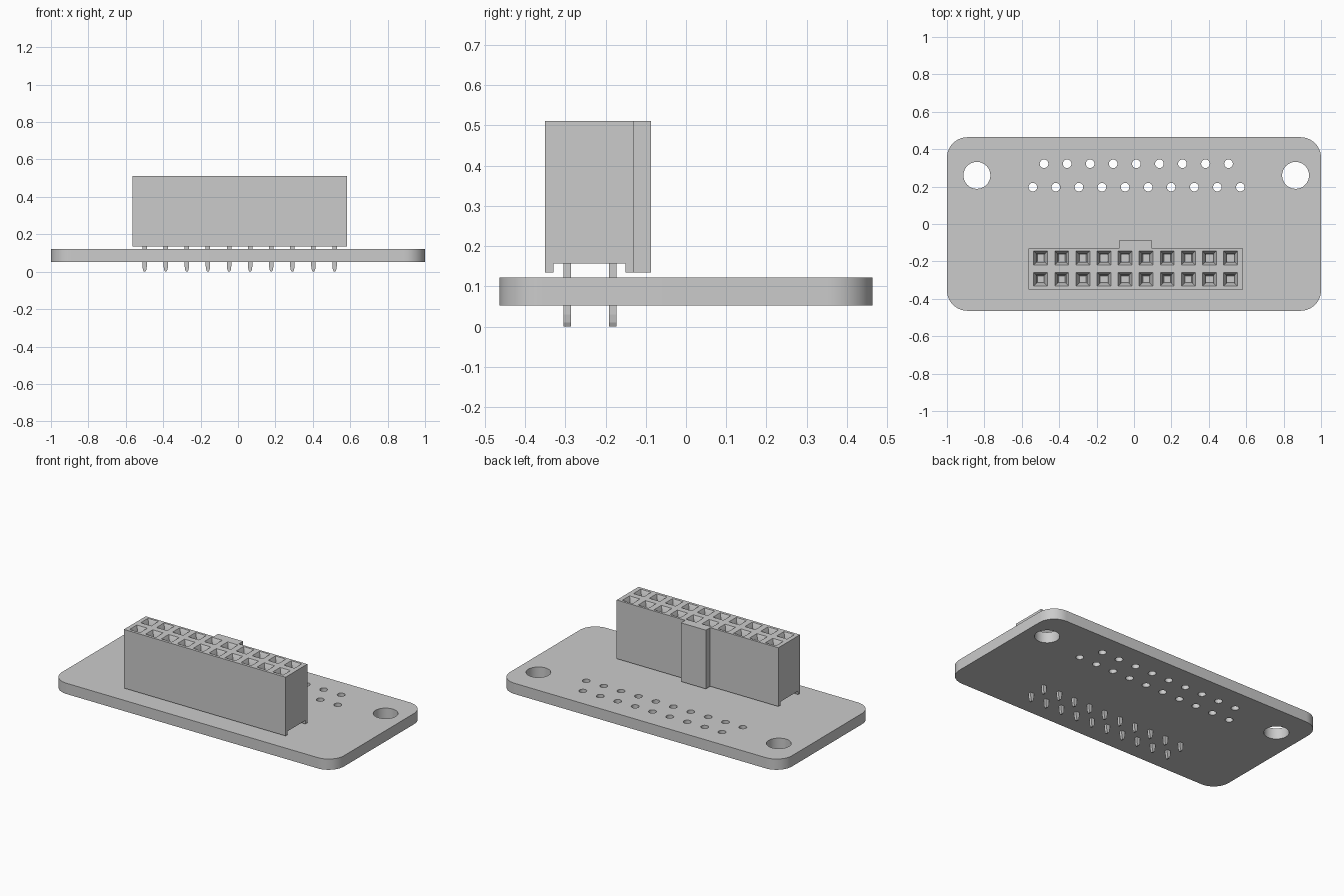
import bpy, bmesh, math
from mathutils import Matrix, Vector

if "Cube" in bpy.data.objects:
    bpy.data.objects.remove(bpy.data.objects["Cube"])

grey = bpy.data.materials.new("plain_grey")
grey.use_nodes = True
grey.diffuse_color = (0.6, 0.6, 0.6, 1)
grey.node_tree.nodes["Principled BSDF"].inputs["Base Color"].default_value = (0.6, 0.6, 0.6, 1)


def finish(bm, name):
    bmesh.ops.recalc_face_normals(bm, faces=bm.faces)
    mesh = bpy.data.meshes.new(name)
    bm.to_mesh(mesh)
    bm.free()
    mesh.materials.append(grey)
    ob = bpy.data.objects.new(name, mesh)
    bpy.context.collection.objects.link(ob)
    return ob


def extrude(bm, points, depth):
    """Closed prism from a planar outline of 3D points."""
    face = bm.faces.new([bm.verts.new(p) for p in points])
    new = bmesh.ops.extrude_face_region(bm, geom=[face])["geom"]
    bmesh.ops.translate(bm, vec=depth, verts=[v for v in new if isinstance(v, bmesh.types.BMVert)])


def add_box(bm, lo, hi):
    lo, hi = Vector(lo), Vector(hi)
    m = Matrix.Translation((lo + hi) / 2) @ Matrix.Diagonal((*(hi - lo), 1))
    bmesh.ops.create_cube(bm, size=1, matrix=m)


def add_hole(bm, x, y, radius, sides):
    bmesh.ops.create_cone(bm, cap_ends=True, segments=sides, radius1=radius, radius2=radius,
                          depth=0.3, matrix=Matrix.Translation((x, y, 0.09)))


def add_funnel(bm, x, y, levels):
    """Square stepped funnel: list of (half size, z) from top to bottom."""
    rings = [[bm.verts.new((x + h * a, y + h * b, z)) for a, b in ((-1, -1), (1, -1), (1, 1), (-1, 1))]
             for h, z in levels]
    for r, s in zip(rings, rings[1:]):
        for i in range(4):
            j = (i + 1) % 4
            bm.faces.new((r[i], r[j], s[j], s[i]))
    bm.faces.new(rings[0])
    bm.faces.new(rings[-1])


def cut(ob, cutter):
    cutter.hide_render = True
    mod = ob.modifiers.new("cut", "BOOLEAN")
    mod.operation, mod.solver, mod.object = "DIFFERENCE", "EXACT", cutter
    bpy.ops.object.select_all(action="DESELECT")
    bpy.context.view_layer.objects.active = ob
    ob.select_set(True)
    bpy.ops.object.modifier_apply(modifier=mod.name)
    bpy.data.objects.remove(cutter)
    bpy.ops.object.shade_smooth_by_angle(angle=math.radians(35))


COLUMNS = [-0.499 + 0.1128 * i for i in range(10)]
ROWS = (-0.295, -0.182)

# Circuit board with rounded corners
W, D, R, BOTTOM, TOP = 1.0, 0.464, 0.11, 0.053, 0.122
outline = []
for k, (sx, sy) in enumerate(((1, 1), (-1, 1), (-1, -1), (1, -1))):
    for i in range(13):
        a = math.radians(90 * k + 7.5 * i)
        outline.append((sx * (W - R) + R * math.cos(a), sy * (D - R) + R * math.sin(a), BOTTOM))
bm = bmesh.new()
extrude(bm, outline, (0, 0, TOP - BOTTOM))
board = finish(bm, "circuit_board")

# Mounting holes and two staggered rows of small holes
bm = bmesh.new()
for x in (-0.84, 0.864):
    add_hole(bm, x, 0.26, 0.072, 48)
for count, start, y in ((9, -0.481, 0.322), (10, -0.541, 0.197)):
    for i in range(count):
        add_hole(bm, start + 0.1233 * i, y, 0.023, 24)
cut(board, finish(bm, "board_hole_cutter"))

# Socket housing with the key rib on its back
L, RT, FRONT, BACK, RIB = -0.563, 0.582, -0.35, -0.13, -0.087
LOW, HIGH = 0.135, 0.511
plan = [(L, FRONT), (RT, FRONT), (RT, BACK), (0.097, BACK),
        (0.097, RIB), (-0.08, RIB), (-0.08, BACK), (L, BACK)]
bm = bmesh.new()
extrude(bm, [(x, y, LOW) for x, y in plan], (0, 0, HIGH - LOW))
housing = finish(bm, "socket_housing")

# Channel under the housing and the contact openings on top
bm = bmesh.new()
add_box(bm, (L - 0.1, -0.33, 0.05), (RT + 0.1, -0.15, 0.157))
for x in COLUMNS:
    for y in ROWS:
        add_funnel(bm, x, y, ((0.037, HIGH + 0.02), (0.037, HIGH), (0.022, HIGH - 0.03), (0.018, HIGH - 0.12)))
cut(housing, finish(bm, "housing_cutter"))

# Solder pins with tapered tips
half = [(0.012, 0.17), (0.012, 0.03), (0.009, 0.01), (0.004, 0)]
profile = half + [(-x, z) for x, z in reversed(half)]
bm = bmesh.new()
for x in COLUMNS:
    for y in ROWS:
        extrude(bm, [(x + px, y - 0.009, z) for px, z in profile], (0, 0.018, 0))
finish(bm, "solder_pins")
